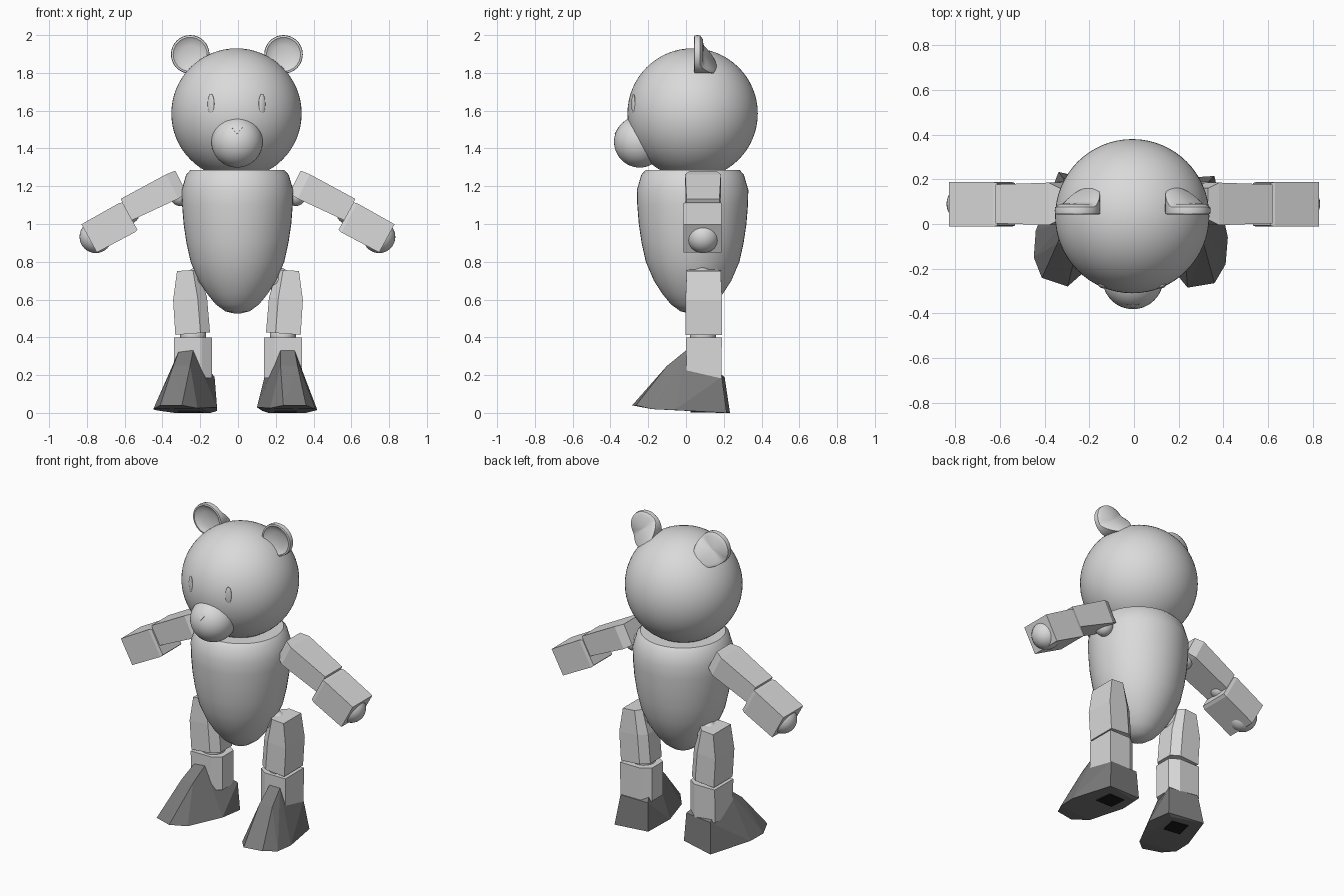
import bpy, bmesh, math
from mathutils import Vector, Matrix

if "Cube" in bpy.data.objects:
    bpy.data.objects.remove(bpy.data.objects["Cube"], do_unlink=True)


def material(name, value):
    m = bpy.data.materials.new(name)
    m.use_nodes = True
    color = (value, value, value, 1)
    m.diffuse_color = color
    m.node_tree.nodes["Principled BSDF"].inputs["Base Color"].default_value = color
    return m


GREY = material("light grey", 0.7)
DARK = material("dark grey", 0.2)
BLACK = material("hollow black", 0.01)


def finish(name, bm, mat=GREY, smooth=None):
    bmesh.ops.recalc_face_normals(bm, faces=bm.faces)
    me = bpy.data.meshes.new(name)
    bm.to_mesh(me)
    bm.free()
    me.materials.append(mat)
    ob = bpy.data.objects.new(name, me)
    bpy.context.collection.objects.link(ob)
    if smooth:
        bpy.ops.object.select_all(action='DESELECT')
        ob.select_set(True)
        bpy.context.view_layer.objects.active = ob
        bpy.ops.object.shade_smooth_by_angle(angle=math.radians(smooth))
    return ob


def ball(name, center, radius, scale=(1, 1, 1), turn=0, segments=48):
    bm = bmesh.new()
    mat = Matrix.Translation(center) @ Matrix.Rotation(turn, 4, 'Z') @ Matrix.Diagonal((*scale, 1))
    bmesh.ops.create_uvsphere(bm, u_segments=segments, v_segments=segments // 2,
                              radius=radius, matrix=mat)
    return finish(name, bm, smooth=60)


def bridge(bm, rings):
    """Skin a list of point rings and cap both ends."""
    rows = [[bm.verts.new(p) for p in ring] for ring in rings]
    n = len(rows[0])
    for a, b in zip(rows, rows[1:]):
        for i in range(n):
            j = (i + 1) % n
            bm.faces.new((a[i], a[j], b[j], b[i]))
    bm.faces.new(rows[0])
    bm.faces.new(rows[-1])


def limb(name, side, start, end, stations, section, y=0.09):
    """Loft a section from start to end in the xz plane; station = (t, half width, half depth)."""
    a, b = Vector((start[0], y, start[1])), Vector((end[0], y, end[1]))
    d = (b - a).normalized()
    across = Vector((-d.z, 0, d.x))
    rings = []
    for t, hw, hd in stations:
        c = a.lerp(b, t)
        ring = [c + across * (u * hw) + Vector((0, v * hd, 0)) for u, v in section]
        rings.append([(side * p.x, p.y, p.z) for p in ring])
    bm = bmesh.new()
    bridge(bm, rings)
    return finish(name, bm)


def lathe(bm, profile, steps, place):
    rings = [[place(r * math.cos(2 * math.pi * i / steps), r * math.sin(2 * math.pi * i / steps), h)
              for i in range(steps)] for r, h in profile]
    bridge(bm, rings)


# Head, muzzle and nose
HEAD = Vector((-0.008, 0.035, 1.585))
MUZZLE = Vector((-0.005, -0.245, 1.435))
ball("head", HEAD, 0.345, segments=64)
ball("muzzle", MUZZLE, 0.136)
bm = bmesh.new()
rings = []
for lift in (-0.004, 0.004):
    ring = []
    for x, z in ((-0.028, 0.075), (0.028, 0.075), (0, 0.04)):
        p = Vector((x, -math.sqrt(0.136 ** 2 - x * x - z * z), z))
        ring.append(MUZZLE + p * (1 + lift / 0.136))
    rings.append(ring)
bridge(bm, rings)
finish("nose", bm)

# Torso, turned around a vertical axis
bm = bmesh.new()
outline = [(0.25, 1.285), (0.272, 1.26), (0.295, 1.18), (0.293, 1.1), (0.285, 1.0), (0.27, 0.9),
           (0.248, 0.8), (0.205, 0.7), (0.16, 0.63), (0.115, 0.575), (0.065, 0.538), (0.02, 0.527)]
lathe(bm, outline, 48, lambda x, y, h: (x - 0.003, y + 0.035, h))
finish("torso", bm, smooth=40)

SQUARE = [(-1, -1), (1, -1), (1, 1), (-1, 1)]
# Leg section is chamfered on the inner corners (u = -1 is the inner side)
LEG = [(-1, -0.6), (-0.45, -1), (1, -1), (1, 1), (-0.45, 1), (-1, 0.6)]

for side, label in ((1, "left"), (-1, "right")):
    # Eyes: thin ovals lying on the head
    ex = 0.135 * side
    ey = -math.sqrt(0.345 ** 2 - ex * ex - 0.05 ** 2)
    ball(label + "_eye", HEAD + Vector((ex, ey, 0.05)), 1, (0.019, 0.008, 0.054),
         math.atan2(ex, -ey), segments=24)

    # Ears: dished discs that thicken at the back toward the head
    center = Vector((0.247 * side - 0.006, 0, 1.898))
    inward = Vector((-0.62 * side, 0, -0.78))

    def ear_point(x, z, y):
        p = Vector((x, 0, z))
        back = max(0, p.dot(inward)) * 0.9 if y > 0.065 else 0
        return center + p + Vector((0, y + back, 0))

    bm = bmesh.new()
    lathe(bm, [(0.005, 0.062), (0.05, 0.06), (0.08, 0.05), (0.09, 0.043), (0.1, 0.045),
               (0.102, 0.06), (0.1, 0.075), (0.08, 0.09), (0.005, 0.095)], 32, ear_point)
    finish(label + "_ear", bm, smooth=40)

    # Arms
    limb(label + "_upper_arm", side, (0.302, 1.222), (0.592, 1.076),
         [(0, 0.067, 0.07), (0.16, 0.072, 0.095), (1, 0.064, 0.087)], SQUARE)
    limb(label + "_forearm", side, (0.572, 1.042), (0.788, 0.924),
         [(0, 0.082, 0.095), (0.08, 0.088, 0.1), (1, 0.085, 0.1)], SQUARE, 0.088)
    ball(label + "_shoulder_joint", (0.305 * side, 0.09, 1.15), 0.055, segments=24)
    ball(label + "_elbow_joint", (0.58 * side, 0.09, 1.06), 0.06, segments=24)
    ball(label + "_hand", (0.75 * side - 0.003, 0.09, 0.932), 0.086, segments=32)

    # Legs
    limb(label + "_thigh", side, (0.265, 0.755), (0.24, 0.42),
         [(0, 0.058, 0.09), (0.45, 0.09, 0.097), (1, 0.092, 0.096)], LEG, 0.094)
    limb(label + "_shin", side, (0.238, 0.4), (0.238, 0.185),
         [(0, 0.1, 0.095), (1, 0.1, 0.092)], LEG, 0.095)
    ball(label + "_hip_joint", (0.215 * side, 0.085, 0.705), 0.065, segments=24)
    ball(label + "_knee_joint", (0.238 * side, 0.09, 0.41), 0.07, segments=24)

    # Feet: sole outline, heel cuff and raised tongue, wrapped in a hull
    points = [(0.13, 0.2, 0.01), (0.1, 0.02, 0.03), (0.17, -0.2, 0.025), (0.24, -0.285, 0.04),
              (0.36, -0.265, 0.04), (0.41, -0.18, 0.02), (0.42, -0.06, 0.015), (0.36, 0.215, 0),
              (0.14, 0.19, 0.19), (0.335, 0.19, 0.19), (0.225, 0, 0.33), (0.3, 0, 0.33),
              (0.225, -0.1, 0.25), (0.315, -0.1, 0.25), (0.16, 0.18, 0)]
    turn = Matrix.Rotation(math.radians(0 if side > 0 else 9), 4, 'Z')
    pivot = Vector((0.235, 0.08, 0))

    def foot_point(p):
        q = pivot + turn @ (Vector(p) - pivot)
        return (side * q.x, q.y, q.z)

    bm = bmesh.new()
    verts = [bm.verts.new(foot_point(p)) for p in points]
    hull = bmesh.ops.convex_hull(bm, input=verts)
    bmesh.ops.delete(bm, geom=list({v for v in hull["geom_interior"] if isinstance(v, bmesh.types.BMVert)}),
                     context='VERTS')
    bmesh.ops.dissolve_limit(bm, angle_limit=math.radians(6), verts=bm.verts, edges=bm.edges)
    finish(label + "_foot", bm, DARK)

    # Dark hollow under the heel
    bm = bmesh.new()
    hollow = [(0.19, 0.14), (0.3, 0.14), (0.31, 0.03), (0.2, 0.03)]
    bridge(bm, [[foot_point((x, y, z)) for x, y in hollow] for z in (0.001, 0.009)])
    finish(label + "_sole_hollow", bm, BLACK)
